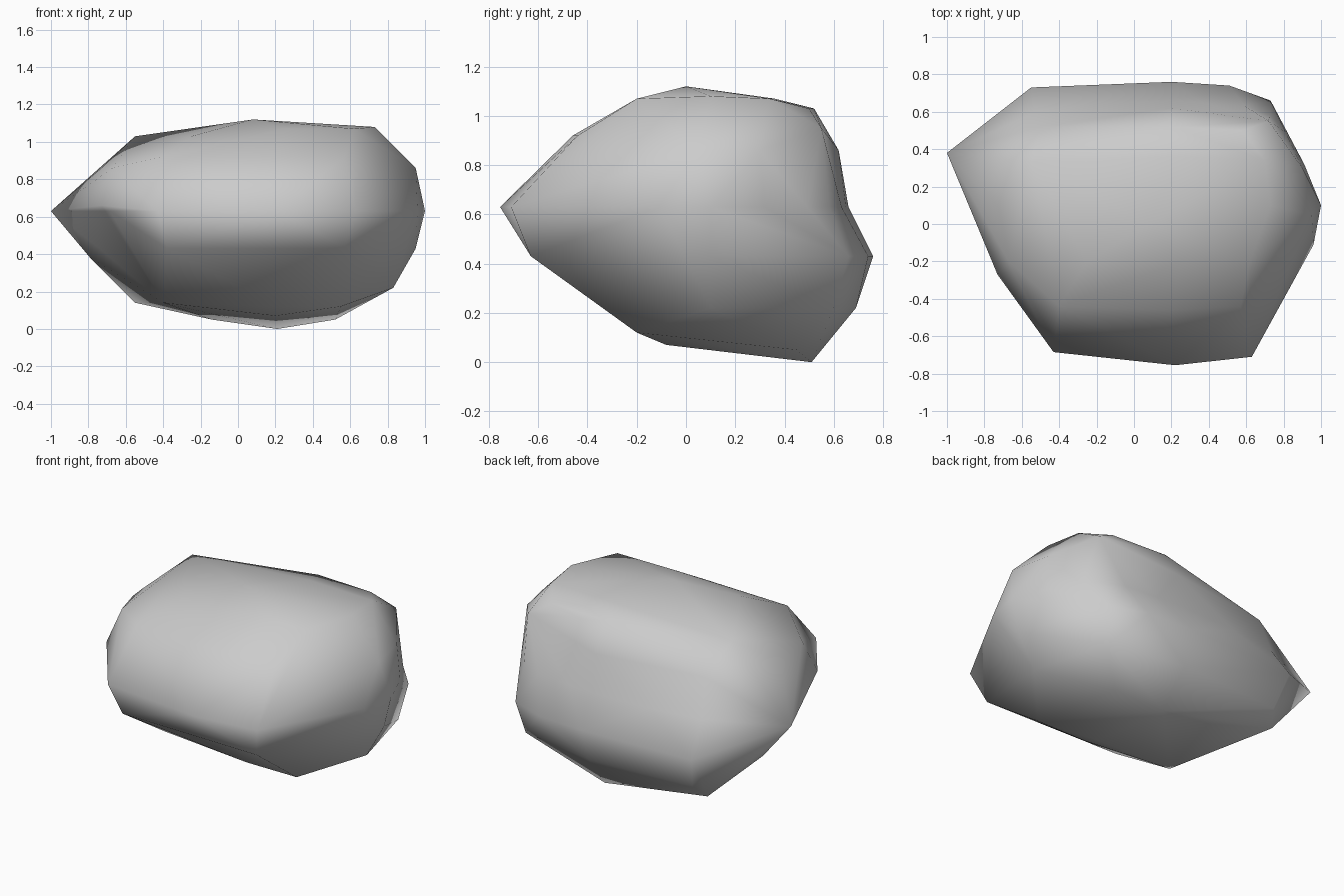
import bpy, bmesh

# Boulder outline: (x, y) corner points grouped by height
layers = {
    0.0: [(0.21, 0.51)],
    0.05: [(-0.14, 0.5), (0.52, 0.45)],
    0.07: [(0.2, -0.08)],
    0.12: [(0.2, -0.2), (0.55, -0.2)],
    0.14: [(-0.55, 0.57), (-0.4, -0.16)],
    0.22: [(0.83, 0.1), (0.7, 0.6), (0.2, 0.69), (-0.5, 0.65)],
    0.38: [(-0.79, 0.36)],
    0.43: [(-0.55, 0.73), (0.2, 0.76), (0.51, 0.74), (0.73, 0.66),
           (0.95, 0.1), (0.57, -0.63), (-0.38, -0.61), (-0.74, 0.1)],
    0.63: [(-1, 0.38), (-0.43, -0.685), (0.22, -0.755), (0.63, -0.71),
           (0.96, -0.11), (1, 0.1), (0.91, 0.32)],
    0.66: [(-0.73, -0.27)],
    0.86: [(-0.73, 0.1), (-0.67, -0.2), (0.95, 0.05), (0.9, 0.3),
           (0.2, 0.62), (-0.5, 0.52)],
    0.92: [(-0.4, -0.44), (0.2, -0.46), (0.57, -0.44)],
    0.95: [(0.72, 0.55)],
    1.03: [(-0.55, 0.33), (0.2, 0.52), (0.58, 0.5), (-0.25, -0.2)],
    1.07: [(0.25, -0.2), (0.62, -0.2), (0.25, 0.36), (0.7, 0.34)],
    1.08: [(0.73, 0.1)],
    1.12: [(0.08, 0.0)],
}

# Wrap the points in a faceted skin
bm = bmesh.new()
for z, ring in layers.items():
    for x, y in ring:
        bm.verts.new((x, y, z))
bmesh.ops.convex_hull(bm, input=bm.verts[:])
loose = [v for v in bm.verts if not v.link_faces]
bmesh.ops.delete(bm, geom=loose, context='VERTS')

# Shallow hollow running across the back
cut = bmesh.ops.bisect_plane(bm, geom=bm.verts[:] + bm.edges[:] + bm.faces[:],
                             plane_co=(0, 0, 0.63), plane_no=(0, 0, 1), dist=0.001)
for v in cut["geom_cut"]:
    if isinstance(v, bmesh.types.BMVert) and v.co.y > 0.56:
        v.co.y -= 0.035

# Shade smooth all over
bmesh.ops.triangulate(bm, faces=bm.faces[:])
bmesh.ops.recalc_face_normals(bm, faces=bm.faces[:])
for f in bm.faces:
    f.smooth = True
mesh = bpy.data.meshes.new("boulder")
bm.to_mesh(mesh)
bm.free()
bpy.context.collection.objects.link(bpy.data.objects.new("boulder", mesh))
